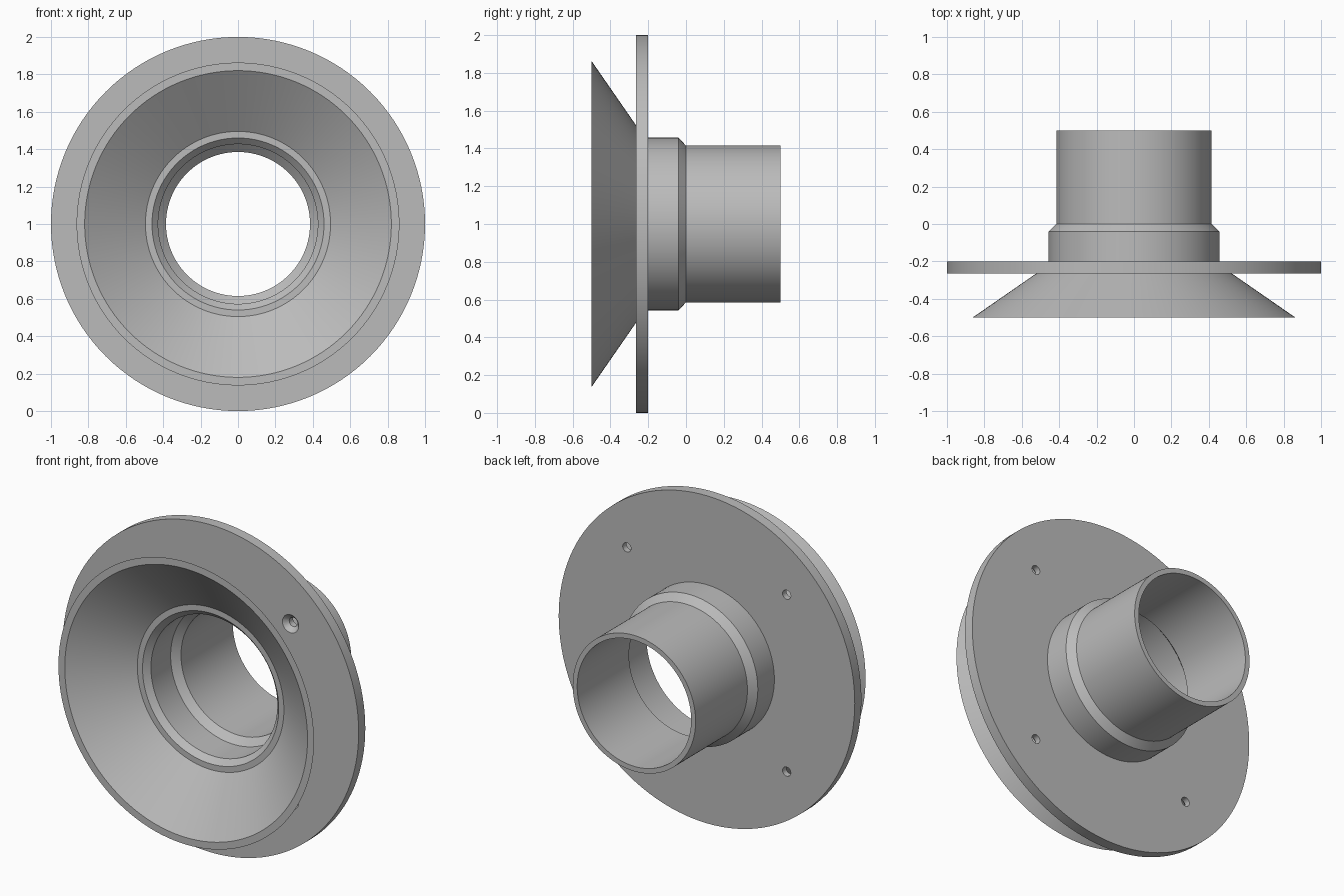
import bpy
import bmesh
from math import tau
from mathutils import Matrix, Vector

cube = bpy.data.objects.get("Cube")
if cube:
    bpy.data.objects.remove(cube, do_unlink=True)

grey = bpy.data.materials.new("plain grey")
grey.use_nodes = True
colour = (0.5, 0.5, 0.5, 1)
grey.diffuse_color = colour
grey.node_tree.nodes["Principled BSDF"].inputs["Base Color"].default_value = colour


def lathe(name, profile, segments, x=0, z=1):
    """Revolve a closed (radius, y) profile about an axis parallel to y."""
    bm = bmesh.new()
    verts = [bm.verts.new((r, y, 0)) for r, y in profile]
    edges = [bm.edges.new((a, b)) for a, b in zip(verts, verts[1:] + verts[:1])]
    bmesh.ops.spin(bm, geom=verts + edges, cent=(0, 0, 0), axis=(0, 1, 0),
                   angle=tau, steps=segments, use_merge=False)
    bmesh.ops.remove_doubles(bm, verts=bm.verts, dist=0.0001)
    # Drop degenerate edges left on the axis of solid shapes
    loose = [e for e in bm.edges if not e.link_faces]
    bmesh.ops.delete(bm, geom=loose, context='EDGES')
    bmesh.ops.recalc_face_normals(bm, faces=bm.faces)
    bmesh.ops.transform(bm, matrix=Matrix.Translation(Vector((x, 0, z))), verts=bm.verts)
    mesh = bpy.data.meshes.new(name)
    bm.to_mesh(mesh)
    bm.free()
    mesh.materials.append(grey)
    obj = bpy.data.objects.new(name, mesh)
    bpy.context.collection.objects.link(obj)
    return obj


# Cross-section of the body, from the funnel rim round to the bore
front, back = -0.264, -0.2
funnel_outside = [(0.82, -0.5), (0.863, -0.5), (0.522, front)]
flange = [(1, front), (1, back)]
pipe_outside = [(0.457, back), (0.457, -0.04), (0.415, 0), (0.415, 0.5)]
bore = [(0.385, 0.5), (0.385, 0), (0.427, -0.04), (0.427, -0.23), (0.46, front)]
seat = [(0.495, front)]
body = lathe("flanged_funnel_pipe",
             funnel_outside + flange + pipe_outside + bore + seat, 128)

# Four countersunk screw holes through the flange
hole = [(0, front - 0.01), (0.055, front - 0.01), (0.055, front),
        (0.028, front + 0.027), (0.028, back + 0.02), (0, back + 0.02)]
bpy.context.view_layer.objects.active = body
body.select_set(True)
for sx in (-1, 1):
    for sz in (-1, 1):
        cutter = lathe("screw_hole_cutter", hole, 24, sx * 0.54, 1 + sz * 0.54)
        cutter.hide_render = True
        cut = body.modifiers.new("screw_hole", 'BOOLEAN')
        cut.operation = 'DIFFERENCE'
        cut.solver = 'EXACT'
        cut.object = cutter
        bpy.ops.object.modifier_apply(modifier=cut.name)
        bpy.data.objects.remove(cutter, do_unlink=True)

bpy.ops.object.shade_smooth_by_angle(angle=0.4)
